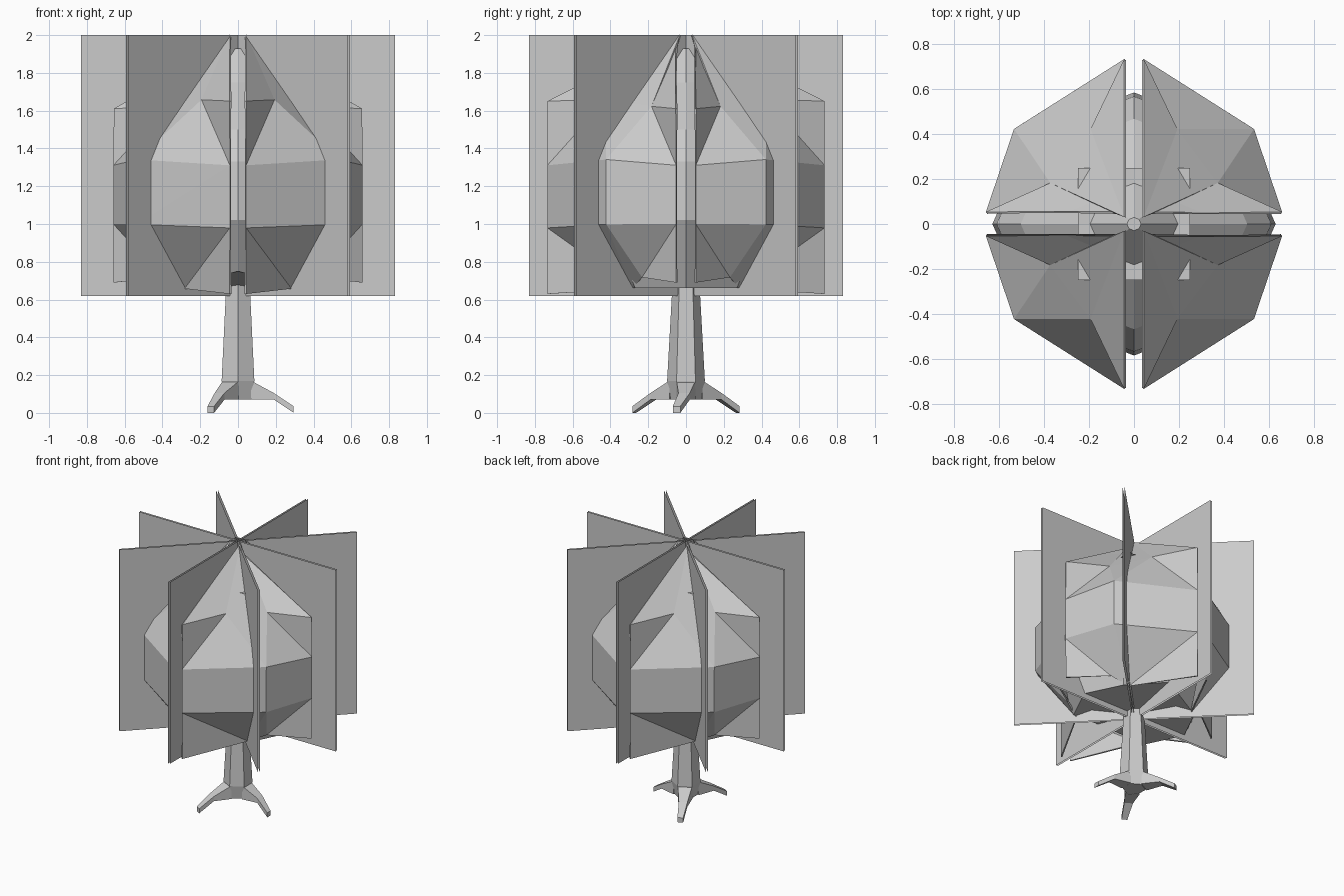
import bpy, bmesh, math
from mathutils import Vector, Matrix

if "Cube" in bpy.data.objects:
    bpy.data.objects.remove(bpy.data.objects["Cube"])


def make(name, verts, faces):
    me = bpy.data.meshes.new(name)
    me.from_pydata(verts, [], faces)
    bm = bmesh.new()
    bm.from_mesh(me)
    bmesh.ops.recalc_face_normals(bm, faces=bm.faces)
    bm.to_mesh(me)
    bm.free()
    ob = bpy.data.objects.new(name, me)
    bpy.context.collection.objects.link(ob)
    return ob


def loft(name, sections):
    """Skin a list of equal-length vertex rings and cap both ends."""
    n = len(sections[0])
    verts = [v for s in sections for v in s]
    faces = [(j * n + k, j * n + (k + 1) % n, (j + 1) * n + (k + 1) % n, (j + 1) * n + k)
             for j in range(len(sections) - 1) for k in range(n)]
    faces += [tuple(range(n - 1, -1, -1)), tuple(range(len(verts) - n, len(verts)))]
    return make(name, verts, faces)


def ring(rx, ry, z, n, start=0):
    return [(rx * math.cos(start + 2 * math.pi * k / n),
             ry * math.sin(start + 2 * math.pi * k / n), z) for k in range(n)]


# Crossed upright leaf cards, each a close pair of single sheets
for i in range(4):
    rot = Matrix.Rotation(i * math.pi / 4, 3, 'Z')
    verts = [rot @ Vector((x, y, z)) for y in (-.007, .007)
             for x, z in ((-.83, .62), (.83, .62), (.83, 2), (-.83, 2))]
    make(f"leaf_card_{i + 1}", verts, [(0, 1, 2, 3), (7, 6, 5, 4)])

# Small horizontal leaf card near the crown
s = 0.25
make("crown_card", [(-s, -s, 1.75), (s, -s, 1.75), (s, s, 1.75), (-s, s, 1.75)], [(0, 1, 2, 3)])

# Solid foliage core inside the shells, its underside raised at front and back
core = [(1, 1.02), (.97, 1.33), (.8, 1.5), (.31, 1.75), (.05, 1.93)]
bottom = [(x, y, .75 if abs(x) < .01 else .66) for x, y, z in ring(.45, .38, .66, 8)]
loft("foliage_core", [bottom] + [ring(.63 * r, .585 * r, z, 8) for r, z in core])

# Folded foliage shell, one per quadrant
P = {
    "T1": (.04, .03, 2.0), "T2": (.08, .05, 1.94),
    "A1": (.04, .73, 1.65), "A2": (.04, .73, 1.31), "A3": (.04, .73, .98), "A4": (.04, .73, .63),
    "V1": (.19, .42, 1.655), "V2": (.37, .18, 1.62),
    "B2": (.53, .42, 1.34), "B3": (.53, .42, 1.0),
    "D1": (.655, .05, 1.61), "D2": (.655, .05, 1.31), "D3": (.655, .05, 1.0), "D4": (.655, .05, .69),
    "W1": (.28, .28, .66), "W2": (.40, .23, .72),
}
F = ("T1 A1 V1,A1 A2 V1,T1 V1 V2,T1 V2 T2,T2 V2 D1,V2 D2 D1,V1 A2 B2,V1 B2 V2,V2 B2 D2,"
     "A2 B3 B2,A2 A3 B3,D2 B2 B3,D2 B3 D3,A3 W1 B3,A3 A4 W1,B3 W1 W2,B3 W2 D3,D3 W2 D4")
keys = list(P)
faces = [[keys.index(k) for k in f.split()] for f in F.split(",")]
for sx in (1, -1):
    for sy in (1, -1):
        verts = [(x * sx, y * sy, z) for x, y, z in P.values()]
        side = ("back" if sy > 0 else "front") + ("_right" if sx > 0 else "_left")
        ob = make("foliage_" + side, verts, faces)
        sol = ob.modifiers.new("thin", 'SOLIDIFY')
        sol.thickness, sol.offset = .01, 0

# Six-sided tapering trunk
trunk = [(.08, .07), (.10, .17), (.075, .62), (.06, .9)]
loft("trunk", [ring(r, r, z, 6, math.pi / 6) for r, z in trunk])

# Three bent roots: distance, half width, bottom z, top z, sideways drift
section = [(.07, .05, .07, .17, 0), (.19, .03, .07, .105, -.01), (.295, .02, .0, .035, -.05)]
for i in range(3):
    rot = Matrix.Rotation(i * 2 * math.pi / 3, 3, 'Z')
    drift = (1, .25, -.25)[i]
    grow = (1, 1.05, 1.05)[i]
    loft(f"root_{i + 1}", [[rot @ Vector((d * grow, y + off * drift, z))
                            for y, z in ((-w, lo), (w, lo), (w, hi), (-w, hi))]
                           for d, w, lo, hi, off in section])
